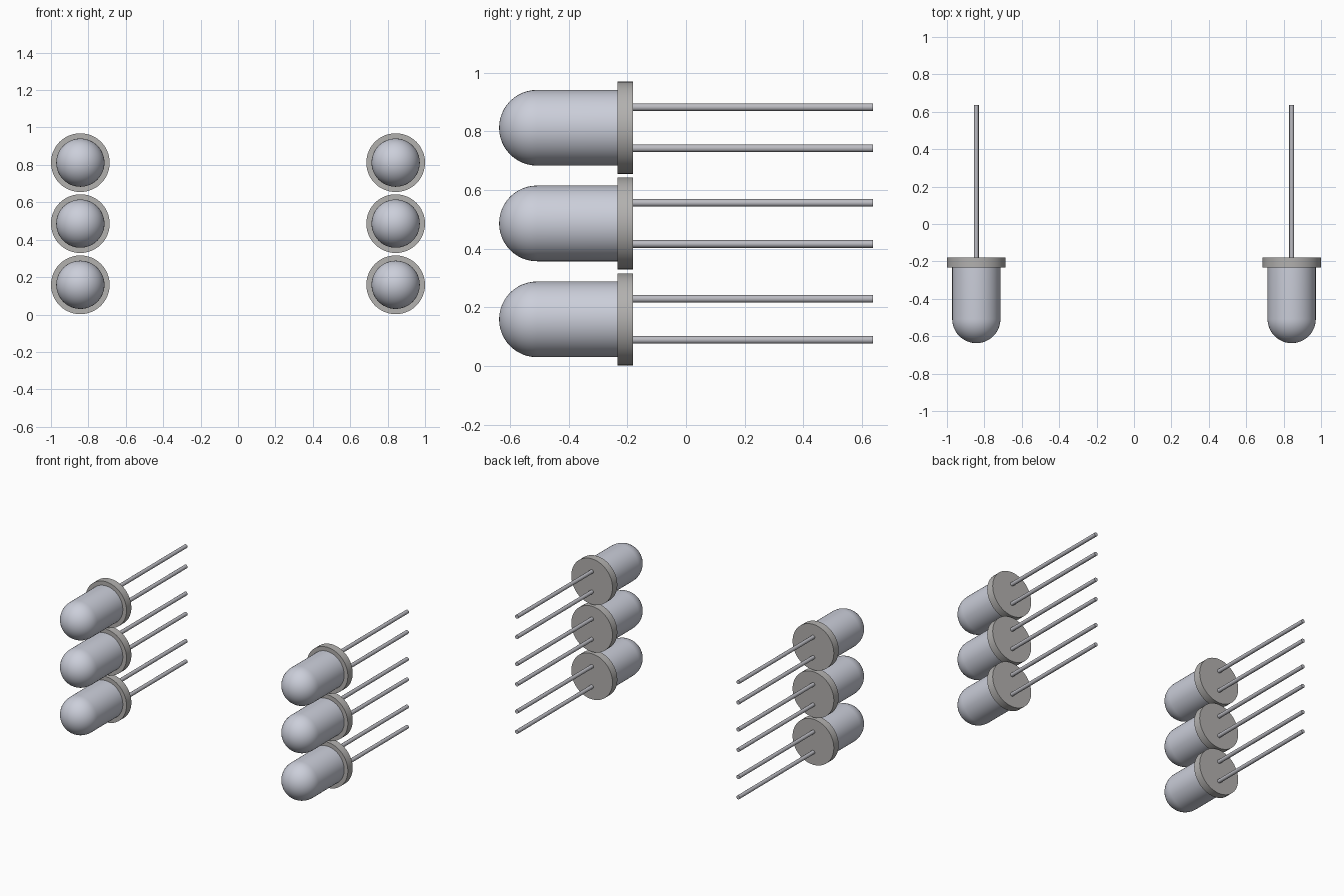
import bpy, bmesh, math
from mathutils import Matrix

if "Cube" in bpy.data.objects:
    bpy.data.objects.remove(bpy.data.objects["Cube"])

SEG = 48


def material(name, rgb):
    m = bpy.data.materials.new(name)
    m.diffuse_color = (*rgb, 1)
    m.use_nodes = True
    m.node_tree.nodes["Principled BSDF"].inputs["Base Color"].default_value = m.diffuse_color
    return m


LENS = material("pale blue grey lens", (0.60, 0.62, 0.70))
RIM = material("warm grey rim", (0.45, 0.44, 0.43))
METAL = material("lead metal", (0.50, 0.50, 0.54))


def lathe(name, profile, origin, mat, seg=SEG):
    """Spin (radius, y) points around the y axis; end points lie on the axis."""
    bm = bmesh.new()
    verts = [bm.verts.new((r, y, 0)) for r, y in profile]
    edges = [bm.edges.new(p) for p in zip(verts, verts[1:])]
    bmesh.ops.spin(bm, geom=verts + edges, cent=(0, 0, 0), axis=(0, 1, 0),
                   angle=math.tau, steps=seg)
    bmesh.ops.remove_doubles(bm, verts=bm.verts, dist=1e-5)
    bmesh.ops.recalc_face_normals(bm, faces=bm.faces)
    bm.transform(Matrix.Translation(origin))
    mesh = bpy.data.meshes.new(name)
    bm.to_mesh(mesh)
    bm.free()
    mesh.materials.append(mat)
    ob = bpy.data.objects.new(name, mesh)
    bpy.context.collection.objects.link(ob)
    bpy.ops.object.select_all(action='DESELECT')
    ob.select_set(True)
    bpy.context.view_layer.objects.active = ob
    bpy.ops.object.shade_smooth_by_angle(angle=math.radians(35))
    return ob


def rod(radius, y0, y1):
    return [(0, y0), (radius, y0), (radius, y1), (0, y1)]


# Domed lens profile: hemisphere tip, then a straight barrel
R = 0.129
dome = [(R * math.sin(a), -0.508 - R * math.cos(a))
        for a in (i * math.pi / 24 for i in range(13))]
dome[0] = (0, -0.637)
lens_profile = dome + [(R, -0.233), (0, -0.233)]

# Two columns of three bulbs
for x, side in ((-0.843, "left"), (0.843, "right")):
    for z, level in ((0.159, "lower"), (0.486, "middle"), (0.812, "upper")):
        tag = f"{side}_{level}"
        lathe(f"lens_{tag}", lens_profile, (x, 0, z), LENS)
        lathe(f"rim_{tag}", rod(0.157, -0.233, -0.18), (x, 0, z), RIM)
        # Pair of wire leads behind the rim
        for dz, pos in ((-0.07, "bottom"), (0.07, "top")):
            lathe(f"lead_{tag}_{pos}", rod(0.013, -0.18, 0.637), (x, 0, z + dz), METAL, 16)
